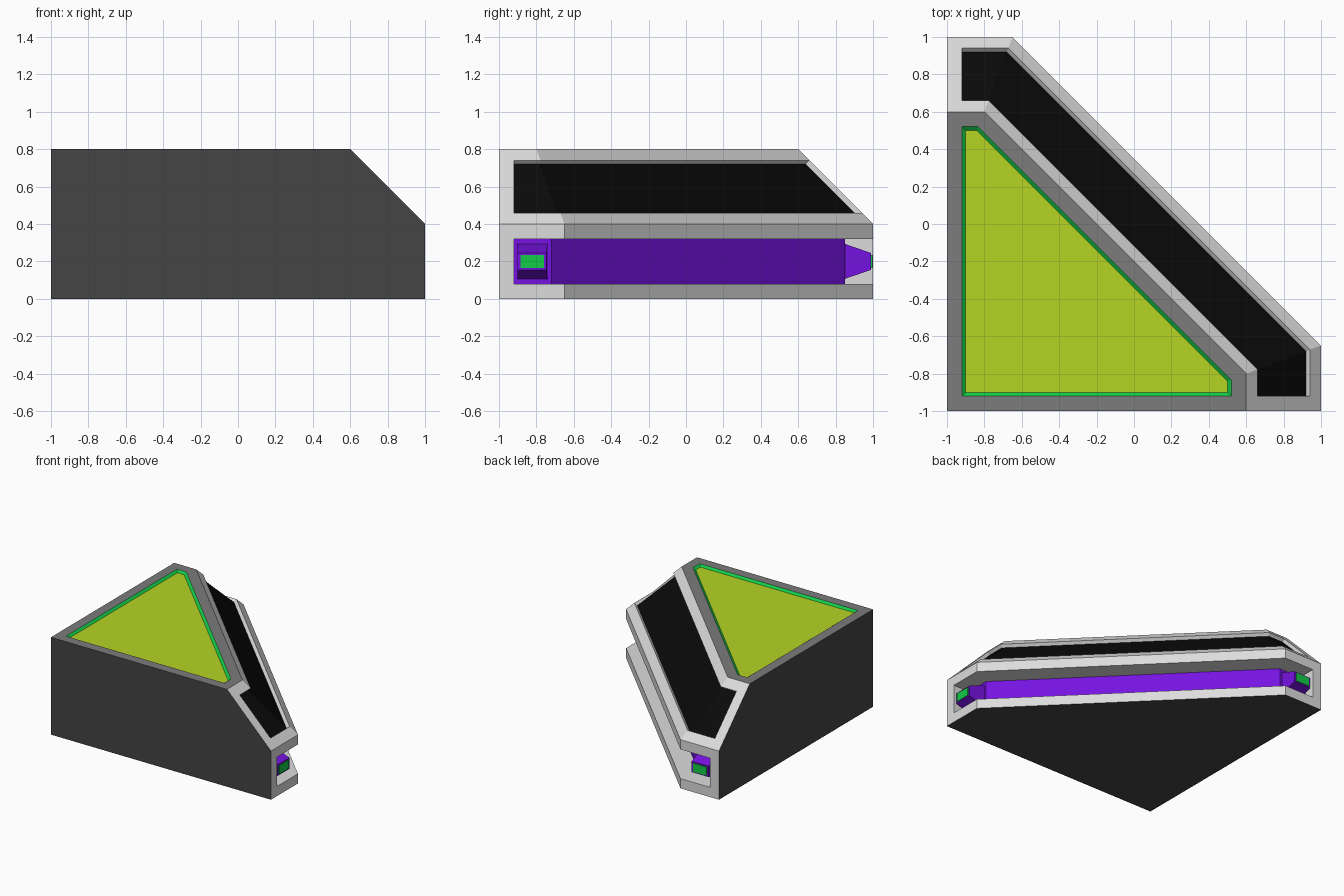
import bpy
import bmesh
from mathutils import Vector

cube = bpy.data.objects.get("Cube")
if cube:
    bpy.data.objects.remove(cube, do_unlink=True)


def make_material(name, rgb):
    mat = bpy.data.materials.new(name)
    mat.use_nodes = True
    mat.diffuse_color = (*rgb, 1)
    mat.node_tree.nodes["Principled BSDF"].inputs["Base Color"].default_value = (*rgb, 1)
    return mat


LIGHT, MID, DARK, BLACK, PURPLE, GREEN, LIME = range(7)
MATERIALS = [
    make_material("light grey", (0.72, 0.72, 0.72)),
    make_material("mid grey", (0.2, 0.2, 0.2)),
    make_material("dark grey", (0.058, 0.058, 0.058)),
    make_material("black", (0.003, 0.003, 0.003)),
    make_material("purple", (0.18, 0.006, 0.75)),
    make_material("green", (0.006, 0.6, 0.065)),
    make_material("lime", (0.46, 0.66, 0.017)),
]


def loft(name, rings, rule):
    """Join equal rings of points, cap both ends, colour faces by rule."""
    bm = bmesh.new()
    loops = [[bm.verts.new(p) for p in ring] for ring in rings]
    count = len(loops[0])
    bm.faces.new(loops[0])
    bm.faces.new(loops[-1])
    for a, b in zip(loops, loops[1:]):
        for i in range(count):
            j = (i + 1) % count
            bm.faces.new((a[i], a[j], b[j], b[i]))
    bmesh.ops.recalc_face_normals(bm, faces=bm.faces)
    for face in bm.faces:
        face.material_index = rule(face.normal, face.calc_center_median())
    mesh = bpy.data.meshes.new(name)
    bm.to_mesh(mesh)
    bm.free()
    for mat in MATERIALS:
        mesh.materials.append(mat)
    obj = bpy.data.objects.new(name, mesh)
    bpy.context.collection.objects.link(obj)
    return obj


def swap(p):
    """Mirror a point across the diagonal."""
    return (p[1], p[0], *p[2:])


def corner_ring(low, end, shoulder, z):
    """Square corner with its far side cut off along the diagonal."""
    half = [(end, low), (end, shoulder)]
    plan = [(low, low)] + half + [swap(p) for p in reversed(half)]
    return [(x, y, z) for x, y in plan]


# Body: dark outer sides and base, grey top, light sloping faces
def body_colour(n, c):
    if n.z > 0.9:
        return MID
    return DARK if min(n) < -0.9 else LIGHT


body = loft("body", [corner_ring(-1, 1, -0.65, 0),
                     corner_ring(-1, 1, -0.65, 0.4),
                     corner_ring(-1, 0.6, -0.8, 0.8)], body_colour)

# Top panel recess with bevelled green rim
top_cutter = loft("top_cutter", [corner_ring(-0.9, 0.5, -0.841, 0.784),
                                 corner_ring(-0.92, 0.52, -0.833, 0.8),
                                 corner_ring(-0.92, 0.52, -0.833, 0.9)],
                  lambda n, c: LIME if n.z < -0.9 else GREEN)

# Side slot with purple back walls
half = [(1.2, -0.92), (0.85, -0.92), (0.85, -0.72)]
plan = [(1.2, 1.2)] + half + [swap(p) for p in reversed(half)]
slot_cutter = loft("slot_cutter", [[(x, y, z) for x, y in plan] for z in (0.08, 0.32)],
                   lambda n, c: PURPLE if n.x + n.y < -0.9 and c.x > -0.9
                   and c.y > -0.9 and max(c.x, c.y) < 0.9 else LIGHT)


# Sloping window recess, following the bend at both ends
def window_section(y_low, y_high, miter):
    low, high = Vector((0.94, y_low, 0.46)), Vector((0.66, y_high, 0.74))
    out = Vector((1, miter, 1))
    return [tuple(low - out * 0.02), tuple(low + out * 0.3),
            tuple(high + out * 0.3), tuple(high - out * 0.02)]


sections = [window_section(-0.92, -0.92, 0), window_section(-0.6725, -0.7775, 0.4545)]
sections += [[swap(p) for p in s] for s in reversed(sections)]
window_cutter = loft("window_cutter", sections,
                     lambda n, c: BLACK if n.dot(Vector((0.5, 0.5, 0.7))) < -0.7 else LIGHT)

# Carve the recesses
for cutter in (top_cutter, slot_cutter, window_cutter):
    cutter.hide_render = True
    mod = body.modifiers.new(cutter.name, "BOOLEAN")
    mod.operation = "DIFFERENCE"
    mod.solver = "EXACT"
    mod.object = cutter
    bpy.context.view_layer.objects.active = body
    bpy.ops.object.modifier_apply(modifier=mod.name)
    bpy.data.objects.remove(cutter, do_unlink=True)


# Tapered lamps at both ends of the slot
def rect(x, y0, y1, z0, z1):
    return [(x, y0, z0), (x, y1, z0), (x, y1, z1), (x, y0, z1)]


housing = [rect(0.845, -0.9, -0.74, 0.105, 0.295), rect(0.99, -0.9, -0.745, 0.155, 0.245)]
lens = [rect(0.989, -0.885, -0.76, 0.165, 0.235), rect(0.997, -0.885, -0.76, 0.165, 0.235)]
for part, rings, colour in (("lamp_housing", housing, PURPLE), ("lamp_lens", lens, GREEN)):
    loft("right_" + part, rings, lambda n, c: colour)
    loft("back_" + part, [[swap(p) for p in r] for r in rings], lambda n, c: colour)
